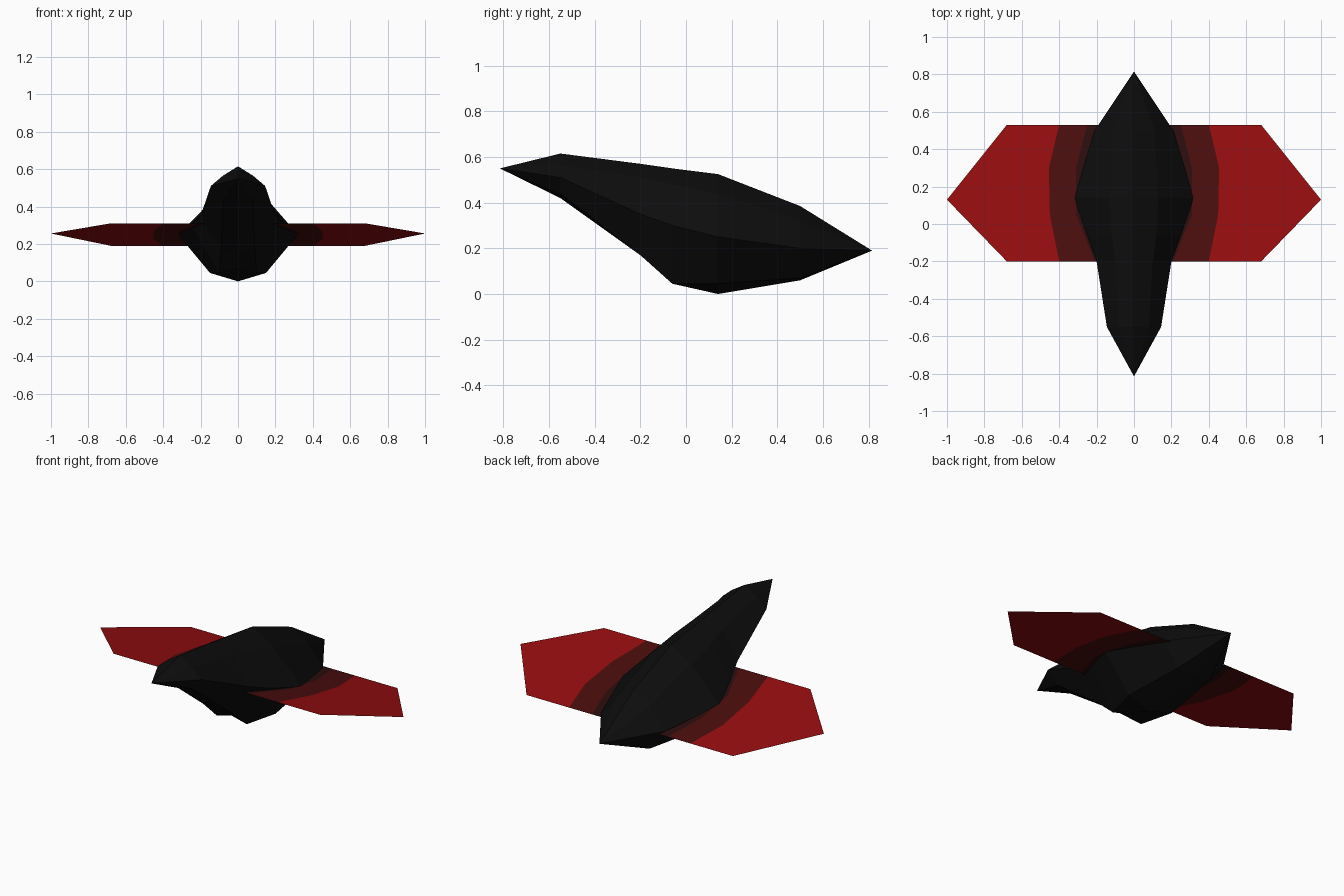
import bpy

cube = bpy.data.objects.get("Cube")
if cube:
    bpy.data.objects.remove(cube, do_unlink=True)


def material(name, rgb):
    mat = bpy.data.materials.new(name)
    mat.use_nodes = True
    mat.diffuse_color = (*rgb, 1)
    mat.node_tree.nodes["Principled BSDF"].inputs["Base Color"].default_value = (*rgb, 1)
    return mat


black = material("black", (0.004, 0.004, 0.004))
red = material("red", (0.3, 0.004, 0.005))
dark_red = material("dark_red", (0.07, 0.004, 0.004))
shadow_red = material("blackish_red", (0.025, 0.004, 0.004))


def build(name, verts, faces, mats, slots=None):
    mesh = bpy.data.meshes.new(name)
    mesh.from_pydata(verts, [], faces)
    for mat in mats:
        mesh.materials.append(mat)
    for poly, slot in zip(mesh.polygons, slots or []):
        poly.material_index = slot
    obj = bpy.data.objects.new(name, mesh)
    bpy.context.collection.objects.link(obj)
    return obj


# Faceted hull: stations along y, each a half outline from top to keel
stations = [
    (-0.55, [(0, 0.615), (0.08, 0.565), (0.145, 0.51), (0.08, 0.44), (0, 0.42)]),
    (-0.20, [(0, 0.57), (0.10, 0.51), (0.20, 0.35), (0.09, 0.17), (0, 0.17)]),
    (-0.06, [(0, 0.55), (0.12, 0.48), (0.25, 0.30), (0.10, 0.045), (0, 0.07)]),
    (0.14, [(0, 0.525), (0.13, 0.44), (0.32, 0.25), (0.15, 0.045), (0, 0)]),
    (0.50, [(0, 0.385), (0.11, 0.32), (0.21, 0.20), (0.11, 0.07), (0, 0.06)]),
]
verts, faces = [], []
for y, half in stations:
    ring = half + [(-x, z) for x, z in half[-2:0:-1]]
    verts += [(x, y, z) for x, z in ring]
n = len(ring)
for s in range(len(stations) - 1):
    for i in range(n):
        a, b = s * n + i, s * n + (i + 1) % n
        faces.append((a, a + n, b + n, b))
nose, tail = len(verts), len(verts) + 1
verts += [(0, -0.815, 0.55), (0, 0.815, 0.19)]
last = (len(stations) - 1) * n
for i in range(n):
    j = (i + 1) % n
    faces.append((nose, i, j))
    faces.append((tail, last + j, last + i))
hull = build("hull", verts, faces, [black])

# Thin tilted wings with darker bands beside the hull
ys = [-0.2, 0.05, 0.3, 0.53]
bands = [[0.0] * 4, [0.21, 0.31, 0.31, 0.25], [0.40, 0.45, 0.455, 0.40]]
outline = [(x, y) for band in bands for x, y in zip(band, ys)]
outline += [(0.68, 0.53), (1.0, 0.13), (0.68, -0.2)]
wing_faces = [(0, 4, 5, 6, 7, 3, 2, 1), (4, 8, 9, 10, 11, 7, 6, 5),
              (8, 14, 13, 12, 11, 10, 9)]
for name, side in (("left_wing", 1), ("right_wing", -1)):
    pts = [(side * x, y, 0.31 - 0.12 * (y + 0.2) / 0.73) for x, y in outline]
    loops = [f[::side] for f in wing_faces]
    build(name, pts, loops, [shadow_red, dark_red, red], [0, 1, 2])
